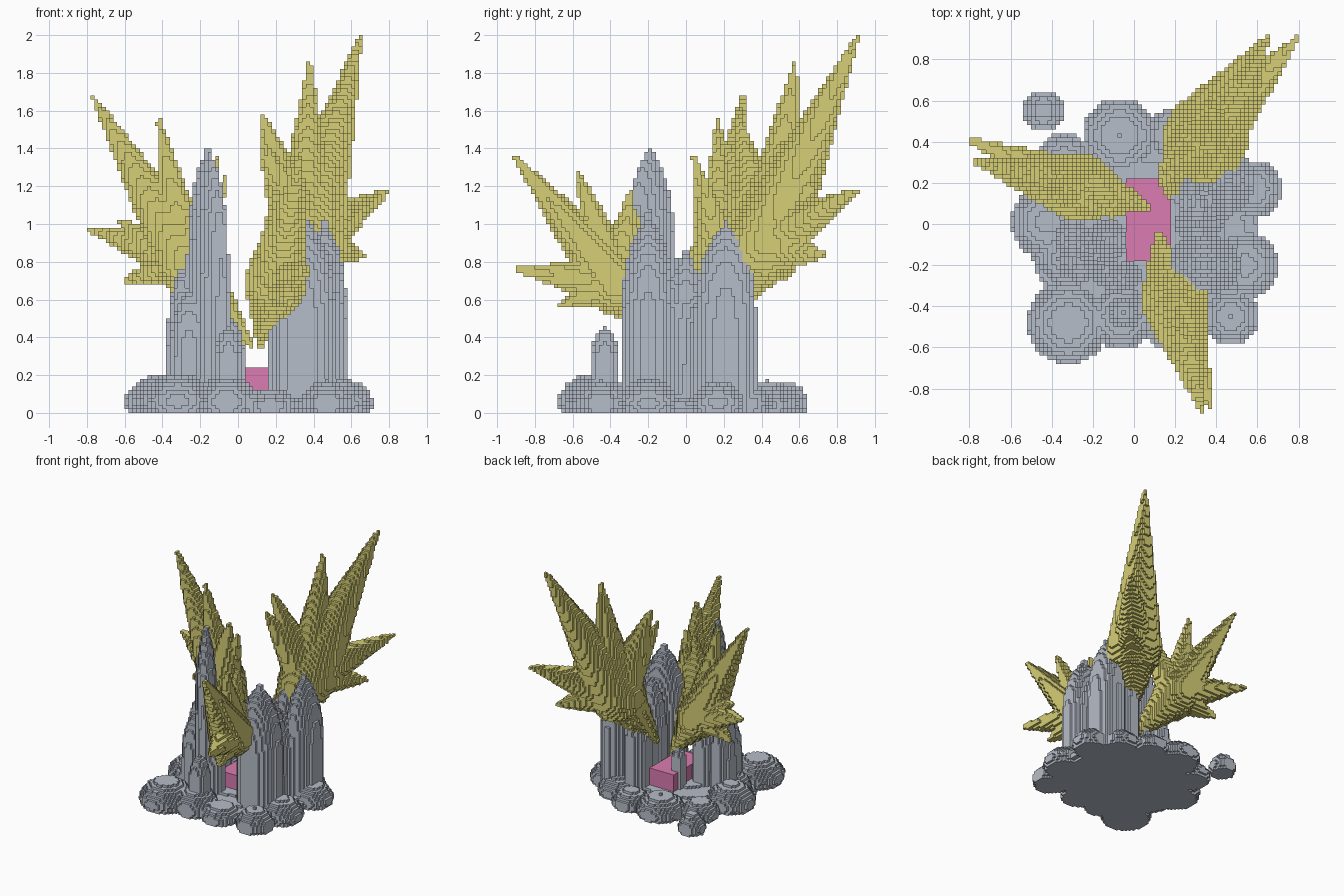
import bpy
import math
from mathutils import Vector

cube = bpy.data.objects.get("Cube")
if cube:
    bpy.data.objects.remove(cube, do_unlink=True)

S = 0.02  # edge length of one block


def material(name, rgb):
    m = bpy.data.materials.new(name)
    m.use_nodes = True
    m.diffuse_color = (*rgb, 1)
    m.node_tree.nodes["Principled BSDF"].inputs["Base Color"].default_value = (*rgb, 1)
    return m


grey = material("slate_grey", (0.47, 0.51, 0.58))
olive = material("olive_yellow", (0.67, 0.62, 0.18))
pink = material("dusty_pink", (0.70, 0.20, 0.44))


# ---- block helpers: each shape fills a set of grid cells ----
def fill(cells, lo, hi, inside):
    """Add every cell of the box lo..hi whose centre passes the test."""
    rng = [range(math.floor(a / S), math.ceil(b / S) + 1) for a, b in zip(lo, hi)]
    for k in rng[2]:
        if k < 0:
            continue
        for i in rng[0]:
            for j in rng[1]:
                if inside((i + .5) * S, (j + .5) * S, (k + .5) * S):
                    cells.add((i, j, k))


def mound(cells, x, y, rx, ry, h):
    """Low dome whose widest level is a little above the ground."""
    zc = h * 0.3

    def inside(px, py, pz):
        v = abs(pz - zc) / (h - zc)
        return ((px - x) / rx) ** 2 + ((py - y) / ry) ** 2 + v ** 1.6 <= 1
    fill(cells, (x - rx, y - ry, 0), (x + rx, y + ry, h), inside)


def pillar(cells, x, y, rx, ry, h, turn=0):
    """Steep column with a blunt, rounded top; turn is in degrees about z."""
    c, s = math.cos(math.radians(turn)), math.sin(math.radians(turn))
    reach = max(rx, ry)

    def inside(px, py, pz):
        if pz > h:
            return False
        u, v = (px - x) * c + (py - y) * s, (py - y) * c - (px - x) * s
        r = max(1 - (pz / h) ** 6, 0.1)
        return (u / rx) ** 2 + (v / ry) ** 2 <= r * r
    fill(cells, (x - reach, y - reach, 0), (x + reach, y + reach, h), inside)


def spike(cells, root, tip, radius):
    """Straight cone from root to tip."""
    a, b = Vector(root), Vector(tip)
    d = b - a
    n = d.length_squared
    lo = [min(p - radius, q - S) for p, q in zip(a, b)]
    hi = [max(p + radius, q + S) for p, q in zip(a, b)]

    def inside(px, py, pz):
        ox, oy, oz = px - a.x, py - a.y, pz - a.z
        t = (ox * d.x + oy * d.y + oz * d.z) / n
        if t < -0.1 or t > 1:
            return False
        r = radius * (1 - abs(t)) + 0.011
        return ox * ox + oy * oy + oz * oz - t * t * n <= r * r
    fill(cells, lo, hi, inside)


# the six cell sides: neighbour offset and corner loop
SIDES = {
    (1, 0, 0): ((1, 0, 0), (1, 1, 0), (1, 1, 1), (1, 0, 1)),
    (-1, 0, 0): ((0, 0, 0), (0, 0, 1), (0, 1, 1), (0, 1, 0)),
    (0, 1, 0): ((0, 1, 0), (0, 1, 1), (1, 1, 1), (1, 1, 0)),
    (0, -1, 0): ((0, 0, 0), (1, 0, 0), (1, 0, 1), (0, 0, 1)),
    (0, 0, 1): ((0, 0, 1), (1, 0, 1), (1, 1, 1), (0, 1, 1)),
    (0, 0, -1): ((0, 0, 0), (0, 1, 0), (1, 1, 0), (1, 0, 0)),
}


def build(name, cells, mat):
    """Make a mesh from the open sides of the filled cells."""
    index, faces = {}, []
    for (i, j, k) in sorted(cells):
        for (dx, dy, dz), loop in SIDES.items():
            if (i + dx, j + dy, k + dz) not in cells:
                faces.append([index.setdefault((i + a, j + b, k + c), len(index))
                              for a, b, c in loop])
    mesh = bpy.data.meshes.new(name)
    mesh.from_pydata([(i * S, j * S, k * S) for i, j, k in index], [], faces)
    mesh.materials.append(mat)
    ob = bpy.data.objects.new(name, mesh)
    bpy.context.collection.objects.link(ob)


# ---- rocky ground: a low slab ringed by domes, joined with the tall pillars ----
rocks = set()
mound(rocks, 0.05, -0.06, 0.56, 0.50, 0.12)
for m in [(-0.32, -0.48, 0.20, 0.20, 0.21), (-0.06, -0.45, 0.16, 0.16, 0.20),
          (0.17, -0.46, 0.15, 0.15, 0.13), (0.47, -0.45, 0.14, 0.14, 0.17),
          (0.54, -0.20, 0.16, 0.16, 0.18), (0.58, 0.17, 0.14, 0.14, 0.17),
          (0.40, 0.32, 0.15, 0.14, 0.16), (0.20, 0.43, 0.14, 0.14, 0.14),
          (-0.07, 0.43, 0.18, 0.18, 0.17), (-0.34, 0.30, 0.14, 0.14, 0.15),
          (-0.42, 0.01, 0.18, 0.18, 0.20), (-0.33, -0.17, 0.13, 0.12, 0.20)]:
    mound(rocks, *m)
for p in [(-0.16, -0.19, 0.17, 0.075, 1.42, -55), (-0.30, -0.07, 0.075, 0.12, 0.78),
          (-0.13, -0.08, 0.09, 0.11, 0.66), (-0.26, -0.18, 0.10, 0.10, 0.66),
          (0.34, -0.20, 0.18, 0.145, 1.05), (0.46, 0.21, 0.12, 0.165, 1.01),
          (0.35, 0.10, 0.13, 0.14, 0.72), (0.28, 0.23, 0.10, 0.11, 0.88),
          (0.31, 0.00, 0.11, 0.09, 0.88), (-0.05, -0.43, 0.08, 0.08, 0.47),
          (-0.03, -0.25, 0.07, 0.07, 0.50), (-0.02, 0.12, 0.05, 0.05, 0.48)]:
    pillar(rocks, *p)
build("rock_base_and_pillars", rocks, grey)

loose = set()
mound(loose, -0.44, 0.55, 0.10, 0.10, 0.16)
build("loose_rock", loose, grey)

# ---- three crystal clusters: stem foot, root, radius, then the spikes fanning out ----
clusters = {
    "back_crystals": ((0.16, 0.13, 0.42), (0.35, 0.42, 0.90), 0.20, [
        (0.65, 0.91, 2.0), (0.38, 0.58, 1.86), (0.13, 0.27, 1.58), (0.12, 0.19, 1.45),
        (0.80, 0.91, 1.18), (0.67, 0.74, 0.83), (0.55, 0.67, 1.19)]),
    "left_crystals": ((0.08, 0.08, 0.34), (-0.27, 0.18, 0.80), 0.16, [
        (-0.77, 0.30, 1.68), (-0.42, 0.17, 1.55), (-0.11, 0.04, 1.36), (-0.06, 0.09, 1.25),
        (-0.80, 0.41, 0.98), (-0.60, 0.27, 0.70), (-0.64, 0.30, 1.02)]),
    "front_crystals": ((0.11, -0.04, 0.34), (0.20, -0.37, 0.69), 0.16, [
        (0.33, -0.91, 1.36), (0.30, -0.58, 1.29), (0.20, -0.29, 1.18), (0.18, -0.24, 1.05),
        (0.38, -0.91, 0.76), (0.30, -0.68, 0.56), (0.27, -0.61, 0.84)]),
}
for name, (foot, root, radius, tips) in clusters.items():
    cells = set()
    spike(cells, root, foot, radius)
    for n, tip in enumerate(tips):
        spike(cells, root, tip, radius * (1 if n == 0 else 0.82))
    build(name, cells, olive)

# ---- pink block in the hollow between the pillars ----
core = set()
fill(core, (-0.04, -0.19, 0.01), (0.19, 0.23, 0.25),
     lambda x, y, z: -0.04 < x < 0.19 and -0.19 < y < 0.23 and 0.02 < z < 0.25)
build("core_block", core, pink)
